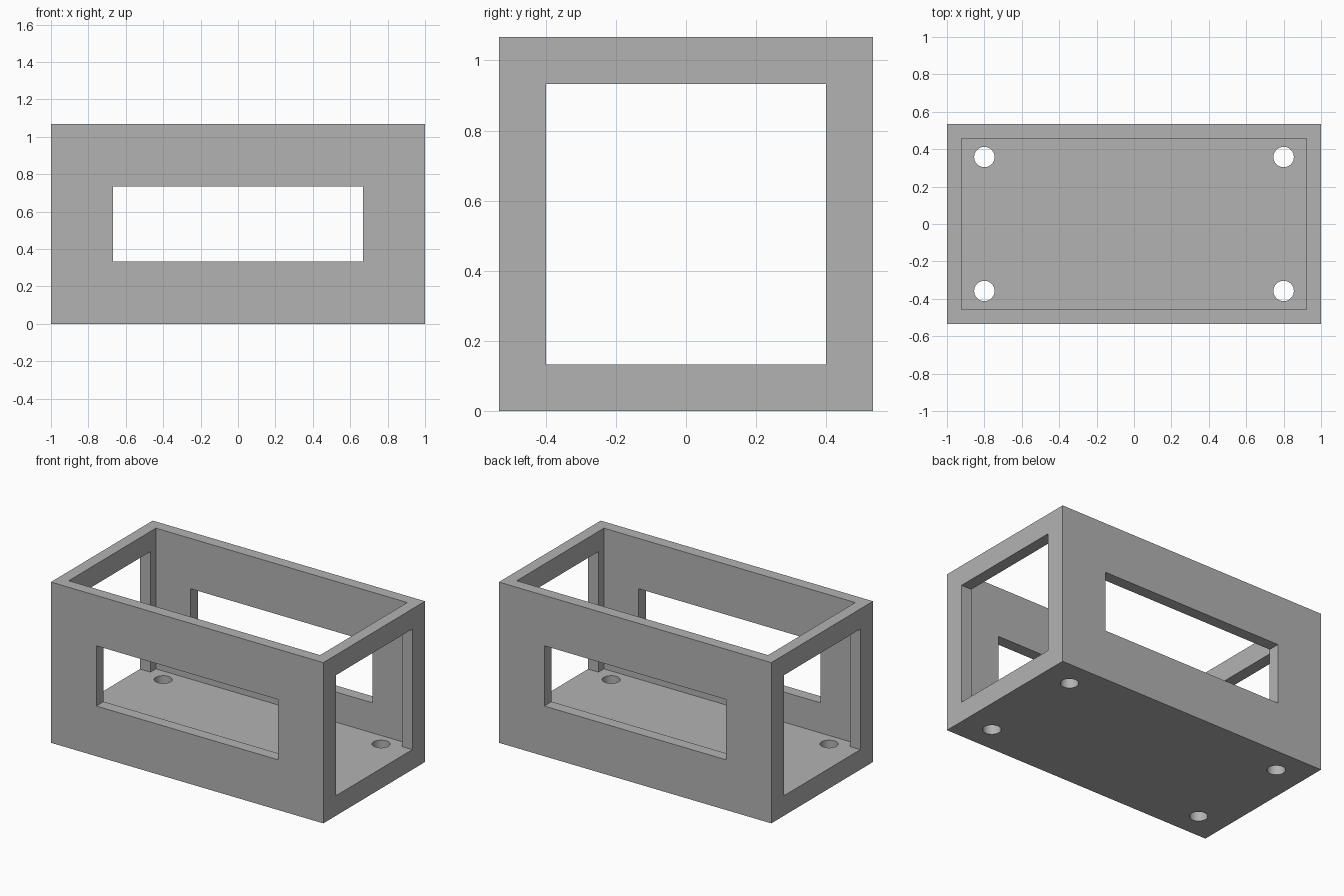
import bpy
import math

if "Cube" in bpy.data.objects:
    bpy.data.objects.remove(bpy.data.objects["Cube"])

L, W, H = 2.0, 1.067, 1.067      # outer size
CX, CY = 0.923, 0.457            # half size of the cavity
FLOOR = 0.133

grey = bpy.data.materials.new("plain grey")
grey.diffuse_color = (0.45, 0.45, 0.45, 1)
grey.use_nodes = True
grey.node_tree.nodes["Principled BSDF"].inputs["Base Color"].default_value = grey.diffuse_color


def box(name, x, y, z0, z1):
    """Box with half sizes x and y, from z0 to z1."""
    bpy.ops.mesh.primitive_cube_add(size=1, location=(0, 0, (z0 + z1) / 2))
    ob = bpy.context.object
    ob.name = name
    ob.scale = (2 * x, 2 * y, z1 - z0)
    bpy.ops.object.transform_apply(location=True, rotation=False, scale=True)
    return ob


def cut(target, cutter):
    """Subtract the cutter and delete it."""
    mod = target.modifiers.new("cut", "BOOLEAN")
    mod.operation = "DIFFERENCE"
    mod.solver = "EXACT"
    mod.object = cutter
    bpy.context.view_layer.objects.active = target
    bpy.ops.object.modifier_apply(modifier=mod.name)
    bpy.data.objects.remove(cutter, do_unlink=True)


# Open-topped housing
housing = box("housing", L / 2, W / 2, 0, H)
housing.data.materials.append(grey)
cut(housing, box("cavity_cutter", CX, CY, FLOOR, H + 0.2))

# Long windows in front and back, square openings in both ends
cut(housing, box("window_cutter", 0.667, 1, 0.333, 0.733))
cut(housing, box("end_cutter", 1.5, 0.4, FLOOR, 0.933))

# Four round mounting holes through the floor
for sx in (-1, 1):
    for sy in (-1, 1):
        bpy.ops.mesh.primitive_cylinder_add(
            vertices=48, radius=0.0545, depth=0.4,
            location=(0.8 * sx, 0.358 * sy, 0.06))
        cut(housing, bpy.context.object)

# Round hole walls smooth, everything else sharp
bpy.ops.object.select_all(action="DESELECT")
housing.select_set(True)
bpy.context.view_layer.objects.active = housing
bpy.ops.object.shade_smooth_by_angle(angle=math.radians(30))
